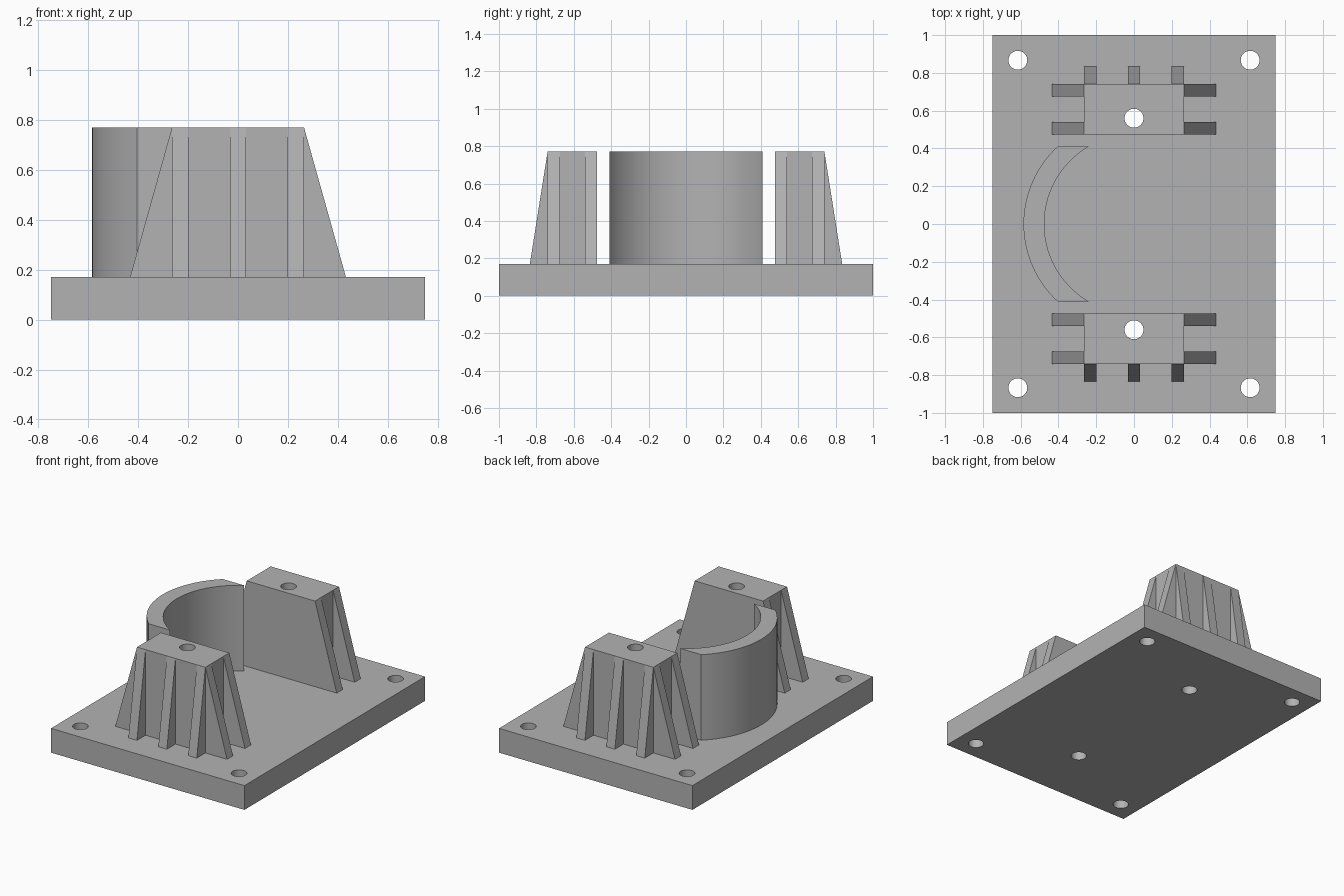
import bpy
import bmesh
import math
from mathutils import Vector

if "Cube" in bpy.data.objects:
    bpy.data.objects.remove(bpy.data.objects["Cube"])

PLATE_TOP, TOP = 0.17, 0.77
BLOCK_X, BLOCK_IN, BLOCK_OUT = 0.265, 0.475, 0.74
HOLE_Y, HOLE_R, RIB = 0.56, 0.05, 0.066

grey = bpy.data.materials.new("plain grey")
grey.use_nodes = True
COLOUR = (0.45, 0.45, 0.45, 1)
grey.diffuse_color = COLOUR
grey.node_tree.nodes["Principled BSDF"].inputs["Base Color"].default_value = COLOUR


def prism(name, outline, extrude):
    """Solid made by sweeping a 3D outline along a vector."""
    bm = bmesh.new()
    face = bm.faces.new([bm.verts.new(p) for p in outline])
    swept = bmesh.ops.extrude_face_region(bm, geom=[face])["geom"]
    moved = [g for g in swept if isinstance(g, bmesh.types.BMVert)]
    bmesh.ops.translate(bm, verts=moved, vec=Vector(extrude))
    bmesh.ops.recalc_face_normals(bm, faces=bm.faces)
    mesh = bpy.data.meshes.new(name)
    bm.to_mesh(mesh)
    bm.free()
    mesh.materials.append(grey)
    obj = bpy.data.objects.new(name, mesh)
    bpy.context.collection.objects.link(obj)
    return obj


def box(name, x0, x1, y0, y1, z0, z1):
    outline = [(x0, y0, z0), (x1, y0, z0), (x1, y1, z0), (x0, y1, z0)]
    return prism(name, outline, (0, 0, z1 - z0))


def smooth(obj):
    bpy.ops.object.select_all(action='DESELECT')
    obj.select_set(True)
    bpy.context.view_layer.objects.active = obj
    bpy.ops.object.shade_smooth_by_angle(angle=math.radians(30))


def drill(obj, centres):
    """Cut vertical round holes through a part."""
    for x, y in centres:
        ring = [(x + HOLE_R * math.cos(a), y + HOLE_R * math.sin(a), -0.1)
                for a in (math.tau * i / 32 for i in range(32))]
        cutter = prism("hole_cutter", ring, (0, 0, 1))
        cutter.hide_render = True
        mod = obj.modifiers.new("hole", 'BOOLEAN')
        mod.operation, mod.solver, mod.object = 'DIFFERENCE', 'EXACT', cutter
        bpy.ops.object.select_all(action='DESELECT')
        bpy.context.view_layer.objects.active = obj
        obj.select_set(True)
        bpy.ops.object.modifier_apply(modifier=mod.name)
        bpy.data.objects.remove(cutter)
    smooth(obj)


# Base plate with corner bolt holes and the two block holes
plate = box("base_plate", -0.75, 0.75, -1, 1, 0, PLATE_TOP)
drill(plate, [(sx * 0.615, sy * 0.867) for sx in (-1, 1) for sy in (-1, 1)]
      + [(0, -HOLE_Y), (0, HOLE_Y)])

# Two drilled mounting blocks with tapered stiffening ribs
for end, s in (("front", -1), ("back", 1)):
    block = box(end + "_block", -BLOCK_X, BLOCK_X,
                *sorted((s * BLOCK_IN, s * BLOCK_OUT)), PLATE_TOP, TOP)
    drill(block, [(0, s * HOLE_Y)])
    # Ribs on the outward face
    for x in (-BLOCK_X, -RIB / 2, BLOCK_X - RIB):
        prism(end + "_outer_rib", [(x, s * BLOCK_OUT, PLATE_TOP),
                                   (x, s * 0.835, PLATE_TOP),
                                   (x, s * BLOCK_OUT, TOP)], (RIB, 0, 0))
    # Ribs on the left and right faces
    for side, d in (("right", -1), ("left", 1)):
        for y in (BLOCK_IN, BLOCK_OUT - RIB):
            prism(f"{end}_{side}_rib", [(d * BLOCK_X, s * y, PLATE_TOP),
                                        (d * 0.433, s * y, PLATE_TOP),
                                        (d * BLOCK_X, s * y, TOP)], (0, s * RIB, 0))


# Curved cradle wall, open towards the left
def arc(cx, radius, half_width, steps=28):
    a = math.asin(half_width / radius)
    angles = [-a + 2 * a * i / steps for i in range(steps + 1)]
    return [(cx - radius * math.cos(t), radius * math.sin(t), PLATE_TOP) for t in angles]


wall = prism("curved_wall", arc(-0.028, 0.557, 0.41) + arc(0, 0.475, 0.41)[::-1],
             (0, 0, TOP - PLATE_TOP))
smooth(wall)
